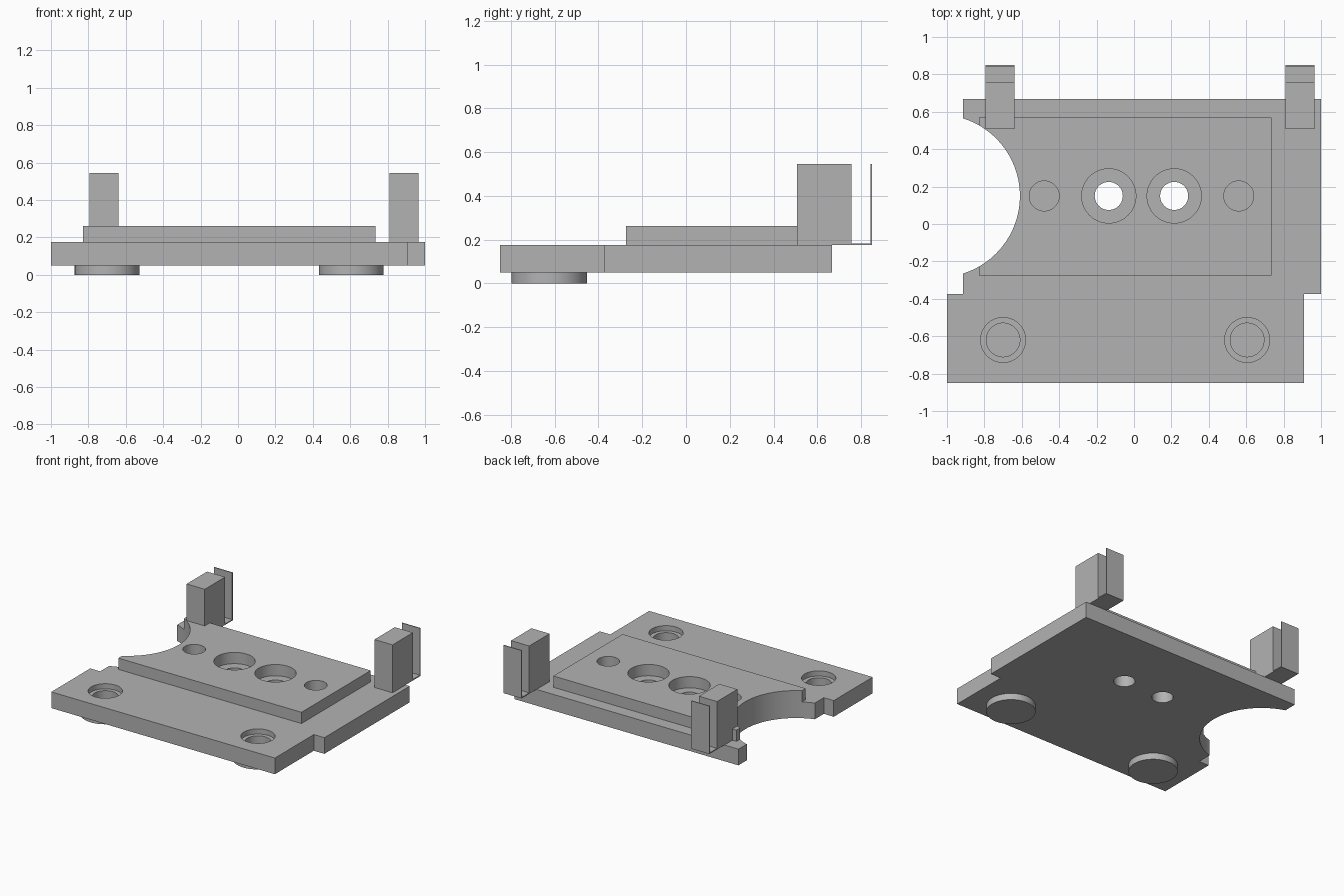
import bpy
import bmesh

if "Cube" in bpy.data.objects:
    bpy.data.objects.remove(bpy.data.objects["Cube"])

# Single plain grey material
grey = bpy.data.materials.new("plain_grey")
grey.use_nodes = True
COLOUR = (0.45, 0.45, 0.45, 1)
grey.diffuse_color = COLOUR
grey.node_tree.nodes["Principled BSDF"].inputs["Base Color"].default_value = COLOUR


def prism(name, outline, z0, z1):
    """Extrude a flat outline from z0 up to z1."""
    bm = bmesh.new()
    face = bm.faces.new([bm.verts.new((x, y, z0)) for x, y in outline])
    top = bmesh.ops.extrude_face_region(bm, geom=[face])["geom"]
    verts = [v for v in top if isinstance(v, bmesh.types.BMVert)]
    bmesh.ops.translate(bm, verts=verts, vec=(0, 0, z1 - z0))
    bmesh.ops.recalc_face_normals(bm, faces=bm.faces)
    mesh = bpy.data.meshes.new(name)
    bm.to_mesh(mesh)
    bm.free()
    mesh.materials.append(grey)
    obj = bpy.data.objects.new(name, mesh)
    bpy.context.collection.objects.link(obj)
    return obj


def box(name, x0, x1, y0, y1, z0, z1):
    return prism(name, [(x0, y0), (x1, y0), (x1, y1), (x0, y1)], z0, z1)


def disc(name, x, y, radius, z0, z1, sides=64):
    bpy.ops.mesh.primitive_cylinder_add(
        vertices=sides, radius=radius, depth=z1 - z0, location=(x, y, (z0 + z1) / 2))
    obj = bpy.context.object
    obj.name = name
    obj.data.materials.append(grey)
    return obj


def cut(obj, cutters):
    """Subtract the cutters, bake the result and remove the cutters."""
    for c in cutters:
        c.hide_render = True
        mod = obj.modifiers.new("cut", "BOOLEAN")
        mod.operation, mod.solver, mod.object = "DIFFERENCE", "EXACT", c
    graph = bpy.context.evaluated_depsgraph_get()
    mesh = bpy.data.meshes.new_from_object(obj.evaluated_get(graph))
    obj.modifiers.clear()
    obj.data = mesh
    for c in cutters:
        bpy.data.objects.remove(c)


def smooth(obj):
    bpy.ops.object.select_all(action="DESELECT")
    obj.select_set(True)
    bpy.context.view_layer.objects.active = obj
    bpy.ops.object.shade_smooth_by_angle(angle=0.5)


BOTTOM, DECK, TOP, POST = 0.05, 0.175, 0.262, 0.545
ROW_Y, FOOT_Y = 0.15, -0.62
BOLTS, PINS, FEET = (-0.135, 0.215), (-0.48, 0.56), (-0.70, 0.605)


def side_scoop():
    return disc("scoop_cutter", -1.045, ROW_Y, 0.435, -0.5, 1, 128)


# Base plate with offset corners, side scoop, through holes and stepped foot holes
base = prism("base_plate", [
    (-1, -0.85), (0.91, -0.85), (0.91, -0.375), (1, -0.375),
    (1, 0.667), (-0.915, 0.667), (-0.915, -0.375), (-1, -0.375)], BOTTOM, DECK)
cutters = [side_scoop()]
cutters += [disc("bolt_cutter", x, ROW_Y, 0.075, -0.5, 1) for x in BOLTS]
for x in FEET:
    cutters.append(disc("foot_bore_cutter", x, FOOT_Y, 0.09, -0.5, 1))
    cutters.append(disc("foot_step_cutter", x, FOOT_Y, 0.12, DECK - 0.04, 1))
cut(base, cutters)
smooth(base)

# Raised plate with counterbores and pin holes
raised = box("raised_plate", -0.83, 0.735, -0.275, 0.57, DECK, TOP)
cutters = [side_scoop()]
cutters += [disc("counterbore_cutter", x, ROW_Y, 0.145, -0.5, 1) for x in BOLTS]
cutters += [disc("pin_cutter", x, ROW_Y, 0.08, -0.5, 1) for x in PINS]
cut(raised, cutters)
smooth(raised)

# Round feet under the front corners
for side, x in zip(("right", "left"), FEET):
    smooth(disc(side + "_foot", x, FOOT_Y - 0.005, 0.173, 0, BOTTOM))

# Rear posts, each with a thin ledge and upright clip
for side, x in (("right", -0.795), ("left", 0.81)):
    x1 = x + 0.155
    box(side + "_post", x, x1, 0.508, 0.757, DECK, POST)
    box(side + "_clip_ledge", x, x1, 0.757, 0.85, DECK, DECK + 0.008)
    box(side + "_clip_upright", x, x1, 0.843, 0.85, DECK + 0.008, POST)
